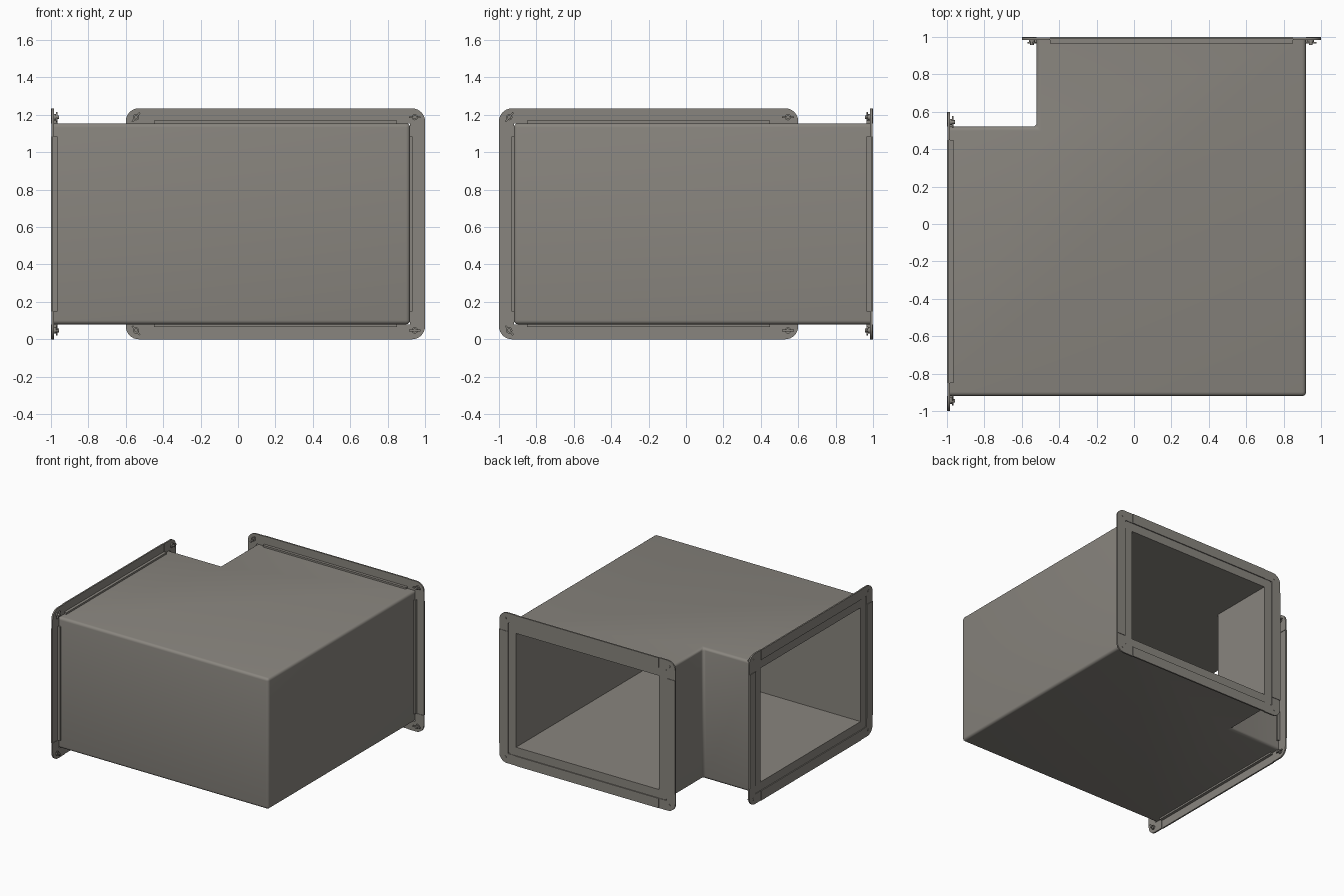
import bpy, bmesh, math
from mathutils import Vector, Matrix

if "Cube" in bpy.data.objects:
    bpy.data.objects.remove(bpy.data.objects["Cube"])

steel = bpy.data.materials.new("warm_grey_steel")
steel.diffuse_color = (0.25, 0.235, 0.21, 1)
steel.use_nodes = True
steel.node_tree.nodes["Principled BSDF"].inputs["Base Color"].default_value = steel.diffuse_color

ZC = 0.6175                    # height of the duct axis
BODY_U, BODY_V = 0.72, 0.5375  # half size of the duct
OPEN_U, OPEN_V = 0.65, 0.4675  # half size of the opening
OUT_U, OUT_V = 0.80, 0.6175    # half size of the flange


def finish(bm, name, smooth=True):
    bmesh.ops.recalc_face_normals(bm, faces=bm.faces[:])
    me = bpy.data.meshes.new(name)
    bm.to_mesh(me)
    bm.free()
    me.materials.append(steel)
    ob = bpy.data.objects.new(name, me)
    bpy.context.collection.objects.link(ob)
    if smooth:
        activate(ob)
        bpy.ops.object.shade_smooth_by_angle(angle=math.radians(35))
    return ob


def activate(ob):
    bpy.ops.object.select_all(action='DESELECT')
    ob.select_set(True)
    bpy.context.view_layer.objects.active = ob


def sweep(bm, pts, vec):
    """Extrude a flat outline along a vector into a closed solid."""
    face = bm.faces.new([bm.verts.new(p) for p in pts])
    res = bmesh.ops.extrude_face_region(bm, geom=[face], use_keep_orig=True)
    verts = [g for g in res["geom"] if isinstance(g, bmesh.types.BMVert)]
    bmesh.ops.translate(bm, vec=vec, verts=verts)


def elbow(end, far, inner, z0, z1):
    """L-shaped prism with open ends at x = -end and y = end."""
    bm = bmesh.new()
    plan = [(-end, -far), (far, -far), (far, end), (-inner, end),
            (-inner, inner), (-end, inner)]
    sweep(bm, [(x, y, z0) for x, y in plan], (0, 0, z1 - z0))
    return bm


# Duct body: rounded outside edges, thick insulated walls, open at both ends
END = 0.992
bm = elbow(END, 0.92, 0.52, ZC - BODY_V, ZC + BODY_V)
at_end = lambda v: abs(v.co.x + END) < 1e-4 or abs(v.co.y - END) < 1e-4
edges = [e for e in bm.edges if not all(at_end(v) for v in e.verts)]
bmesh.ops.bevel(bm, geom=edges, offset=0.022, segments=4, profile=0.5,
                affect='EDGES')
body = finish(bm, "duct_body", False)
cutter = finish(elbow(1.1, 0.85, 0.45, ZC - OPEN_V, ZC + OPEN_V),
                "duct_cutter", False)
cutter.hide_render = True
mod = body.modifiers.new("hollow", 'BOOLEAN')
mod.operation, mod.solver, mod.object = 'DIFFERENCE', 'EXACT', cutter
activate(body)
bpy.ops.object.modifier_apply(modifier=mod.name)
bpy.data.objects.remove(cutter)
bpy.ops.object.shade_smooth_by_angle(angle=math.radians(35))


def flange_rails():
    """Four angle-section rails; local y points out of the duct."""
    bm = bmesh.new()
    section = [(0, 0), (0.08, 0), (0.08, -0.012), (0.014, -0.012),
               (0.014, -0.035), (0, -0.035)]
    for k in range(4):
        a = k * math.pi / 2
        out = Vector((math.cos(a), 0, math.sin(a)))
        along = Vector((-math.sin(a), 0, math.cos(a)))
        half, length = (BODY_U, OPEN_V) if k % 2 == 0 else (BODY_V, OPEN_U)
        pts = [out * (half + r) + Vector((0, w, 0)) - along * length
               for r, w in section]
        sweep(bm, pts, along * 2 * length)
    return bm


def flange_corners():
    """Four rounded L plates joining the rails."""
    bm = bmesh.new()
    rad = 0.07
    arc = [(OUT_U - rad + rad * math.cos(t), OUT_V - rad + rad * math.sin(t))
           for t in (i * math.pi / 16 for i in range(9))]
    plan = [(OPEN_U, BODY_V), (BODY_U, BODY_V), (BODY_U, OPEN_V),
            (OUT_U, OPEN_V)] + arc + [(OPEN_U, OUT_V)]
    for su in (-1, 1):
        for sv in (-1, 1):
            sweep(bm, [(su * u, -0.004, sv * v) for u, v in plan],
                  (0, -0.012, 0))
    return bm


def corner_bolts():
    """Bolt, washer and small wing nut in every corner plate."""
    bm = bmesh.new()
    for su in (-1, 1):
        for sv in (-1, 1):
            spot = Matrix.Translation((su * 0.745, 0, sv * 0.57))
            for r, w0, w1 in ((0.010, -0.042, -0.001), (0.017, -0.026, -0.016)):
                m = (spot @ Matrix.Translation((0, (w0 + w1) / 2, 0))
                     @ Matrix.Rotation(math.pi / 2, 4, 'X'))
                bmesh.ops.create_cone(bm, cap_ends=True, segments=12,
                                      radius1=r, radius2=r, depth=w1 - w0,
                                      matrix=m)
            tilt = 0 if su > 0 else math.radians(-50) * sv
            m = (spot @ Matrix.Translation((0, -0.031, 0))
                 @ Matrix.Rotation(tilt, 4, 'Y')
                 @ Matrix.Diagonal((0.064, 0.010, 0.010, 1)))
            bmesh.ops.create_cube(bm, size=1, matrix=m)
    return bm


# Flanges on the back opening and the left opening
for label, loc, turn in (("back", (0.2, 1, ZC), 0),
                         ("left", (-1, -0.2, ZC), math.pi / 2)):
    for part, build in (("flange_rails", flange_rails),
                        ("flange_corners", flange_corners),
                        ("flange_bolts", corner_bolts)):
        ob = finish(build(), f"{label}_{part}")
        ob.location = loc
        ob.rotation_euler = (0, 0, turn)
